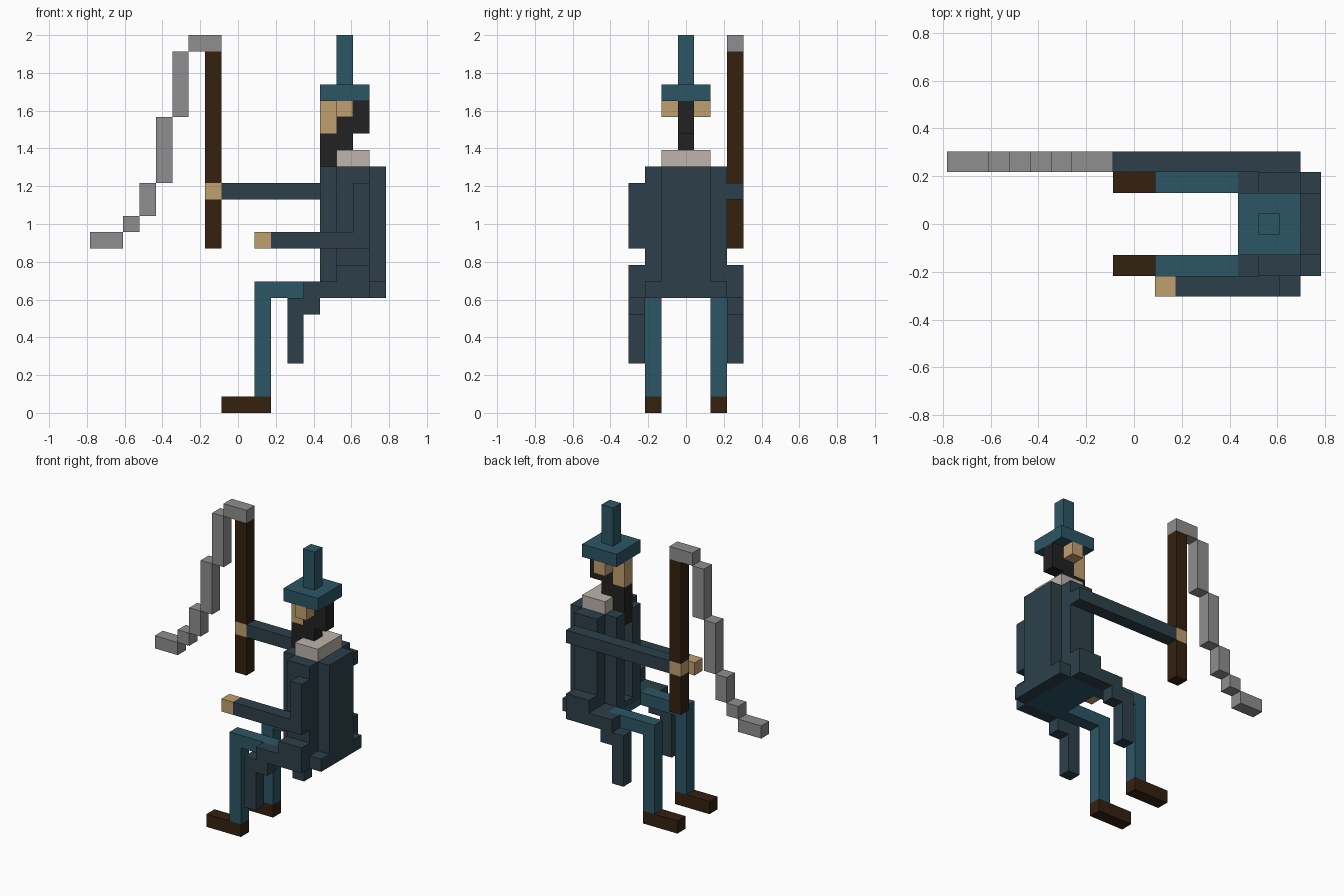
import bpy
import bmesh

cube = bpy.data.objects.get("Cube")
if cube:
    bpy.data.objects.remove(cube, do_unlink=True)

U = 2 / 23  # one block


def material(name, hex_code):
    srgb = [int(hex_code[i:i + 2], 16) / 255 for i in (0, 2, 4)]
    lin = [c / 12.92 if c <= 0.04045 else ((c + 0.055) / 1.055) ** 2.4 for c in srgb]
    m = bpy.data.materials.new(name)
    m.use_nodes = True
    m.diffuse_color = (*lin, 1)
    m.node_tree.nodes["Principled BSDF"].inputs["Base Color"].default_value = (*lin, 1)
    return m


COAT = material("dark slate coat", "2D404A")
TEAL = material("teal cloth", "2C5665")
BROWN = material("dark brown leather", "352110")
SKIN = material("tan skin", "C0A070")
BLACK = material("black hair", "222222")
COLLAR = material("pale collar", "BDB4AB")
GREY = material("grey lash", "8F8F8F")


def blocks(name, mat, *boxes):
    """One object made of boxes (x0, x1, y0, y1, z0, z1) in block units."""
    bm = bmesh.new()
    for x0, x1, y0, y1, z0, z1 in boxes:
        verts = bmesh.ops.create_cube(bm, size=1)["verts"]
        for v in verts:
            v.co.x = (x1 if v.co.x > 0 else x0) * U
            v.co.y = (y1 if v.co.y > 0 else y0) * U
            v.co.z = (z1 if v.co.z > 0 else z0) * U
    mesh = bpy.data.meshes.new(name)
    bm.to_mesh(mesh)
    bm.free()
    mesh.materials.append(mat)
    ob = bpy.data.objects.new(name, mesh)
    bpy.context.scene.collection.objects.link(ob)
    return ob


def both(x0, x1, y0, y1, z0, z1):
    """A box and its copy across the y = 0 plane."""
    return (x0, x1, y0, y1, z0, z1), (x0, x1, -y1, -y0, z0, z1)


# Legs and boots
for side, s in (("left", 1), ("right", -1)):
    y0, y1 = sorted((1.5 * s, 2.5 * s))
    blocks(side + "_boot", BROWN, (-1, 2, y0, y1, 0, 1))
    blocks(side + "_leg", TEAL, (1, 2, y0, y1, 1, 7), (1, 5, y0, y1, 7, 8))
    # Coat tail stepping down beside the thigh
    y0, y1 = sorted((2.5 * s, 3.5 * s))
    blocks(side + "_coat_tail", COAT,
           (6, 8, y0, y1, 7, 9), (5, 6, y0, y1, 7, 8),
           (4, 5, y0, y1, 6, 8), (3, 4, y0, y1, 3, 7))

# Seat and coat
blocks("seat", TEAL, (5, 8, -2.5, 2.5, 7, 7.5))
blocks("coat_skirt", COAT, (5, 8, -2.5, 2.5, 7.5, 8), *both(8, 9, 1.5, 2.5, 7, 8))
blocks("coat_back", COAT, (8, 9, -1.5, 1.5, 7, 15))
blocks("coat_body", COAT, (6, 8, -1.5, 1.5, 8, 15))
blocks("coat_sides", COAT, *both(6, 8, 1.5, 2.5, 8, 15))
blocks("coat_lapels", COAT, *both(5, 6, 0.5, 1.5, 8, 15))
blocks("shirt_front", COLLAR, (5.92, 6, -0.5, 0.5, 12, 14))
blocks("collar", COLLAR, (6, 8, -1.5, 1.5, 15, 16))

# Head
blocks("face", SKIN, (5, 6, -0.5, 0.5, 17, 19))
blocks("ears", SKIN, *both(6, 7, 0.5, 1.5, 18, 19))
blocks("hair", BLACK, (7, 8, -0.5, 0.5, 17, 19), (6, 7, -0.5, 0.5, 17, 19))
blocks("beard", BLACK, (5, 7, -0.5, 0.5, 16, 17), (5, 6, -0.5, 0.5, 14, 16))

# Hat
blocks("hat_brim", TEAL, (5, 8, -1.5, 1.5, 19, 20))
blocks("hat_spike", TEAL, (6, 7, -0.5, 0.5, 20, 23))

# Arms and hands
blocks("left_arm", COAT, (-1, 8, 2.5, 3.5, 13, 14))
blocks("left_hand", SKIN, (-2, -1, 2.5, 3.5, 13, 14))
blocks("right_arm", COAT, (7, 8, -3.5, -2.5, 10, 14), (2, 7, -3.5, -2.5, 10, 11))
blocks("right_hand", SKIN, (1, 2, -3.5, -2.5, 10, 11))

# Whip: handle and stepped lash
blocks("whip_handle", BROWN, (-2, -1, 2.5, 3.5, 10, 13), (-2, -1, 2.5, 3.5, 14, 22))
steps = [(-3, -1, 22, 23), (-4, -3, 18, 22), (-5, -4, 14, 18),
         (-6, -5, 12, 14), (-7, -6, 11, 12), (-9, -7, 10, 11)]
blocks("whip_lash", GREY, *[(a, b, 2.5, 3.5, c, d) for a, b, c, d in steps])
